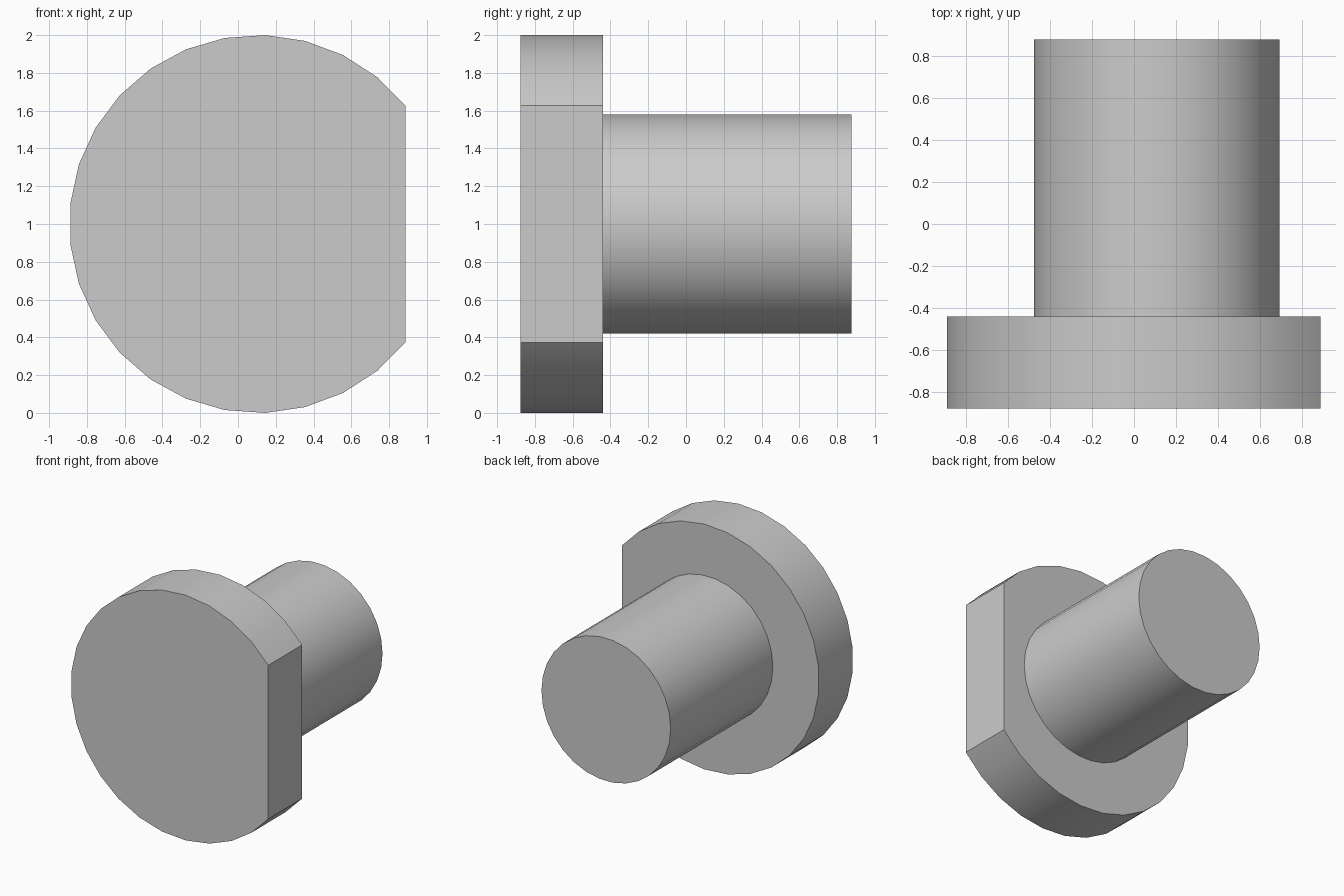
import bpy, bmesh
from math import acos, cos, sin, pi, radians

if "Cube" in bpy.data.objects:
    bpy.data.objects.remove(bpy.data.objects["Cube"], do_unlink=True)

# One plain grey finish
grey = bpy.data.materials.new("plain grey")
grey.use_nodes = True
colour = (0.6, 0.6, 0.6, 1)
grey.diffuse_color = colour
grey.node_tree.nodes["Principled BSDF"].inputs["Base Color"].default_value = colour

AXIS_X, AXIS_Z = 0.107, 1.0


def arc(radius, start, end, steps):
    """Points on an arc around the common axis."""
    angles = [start + (end - start) * i / steps for i in range(steps + 1)]
    return [(AXIS_X + radius * cos(a), AXIS_Z + radius * sin(a)) for a in angles]


def extrude_profile(name, profile, front, back):
    """Solid prism from an x-z outline, running along y."""
    bm = bmesh.new()
    face = bm.faces.new([bm.verts.new((x, front, z)) for x, z in profile])
    result = bmesh.ops.extrude_face_region(bm, geom=[face], use_keep_orig=True)
    moved = [v for v in result["geom"] if isinstance(v, bmesh.types.BMVert)]
    bmesh.ops.translate(bm, verts=moved, vec=(0, back - front, 0))
    bmesh.ops.recalc_face_normals(bm, faces=bm.faces)
    mesh = bpy.data.meshes.new(name)
    bm.to_mesh(mesh)
    bm.free()
    mesh.materials.append(grey)
    obj = bpy.data.objects.new(name, mesh)
    bpy.context.collection.objects.link(obj)
    bpy.ops.object.select_all(action="DESELECT")
    obj.select_set(True)
    bpy.context.view_layer.objects.active = obj
    bpy.ops.object.shade_smooth_by_angle(angle=radians(25))
    return obj


# Round head with one flat side on its left
head_radius = 1.0006
flat = acos(0.78 / head_radius)
extrude_profile("head", arc(head_radius, flat, 2 * pi - flat, 23), -0.877, -0.44)

# Cylindrical shank
extrude_profile("shank", arc(0.583, 0, 2 * pi, 30)[:-1], -0.44, 0.877)
